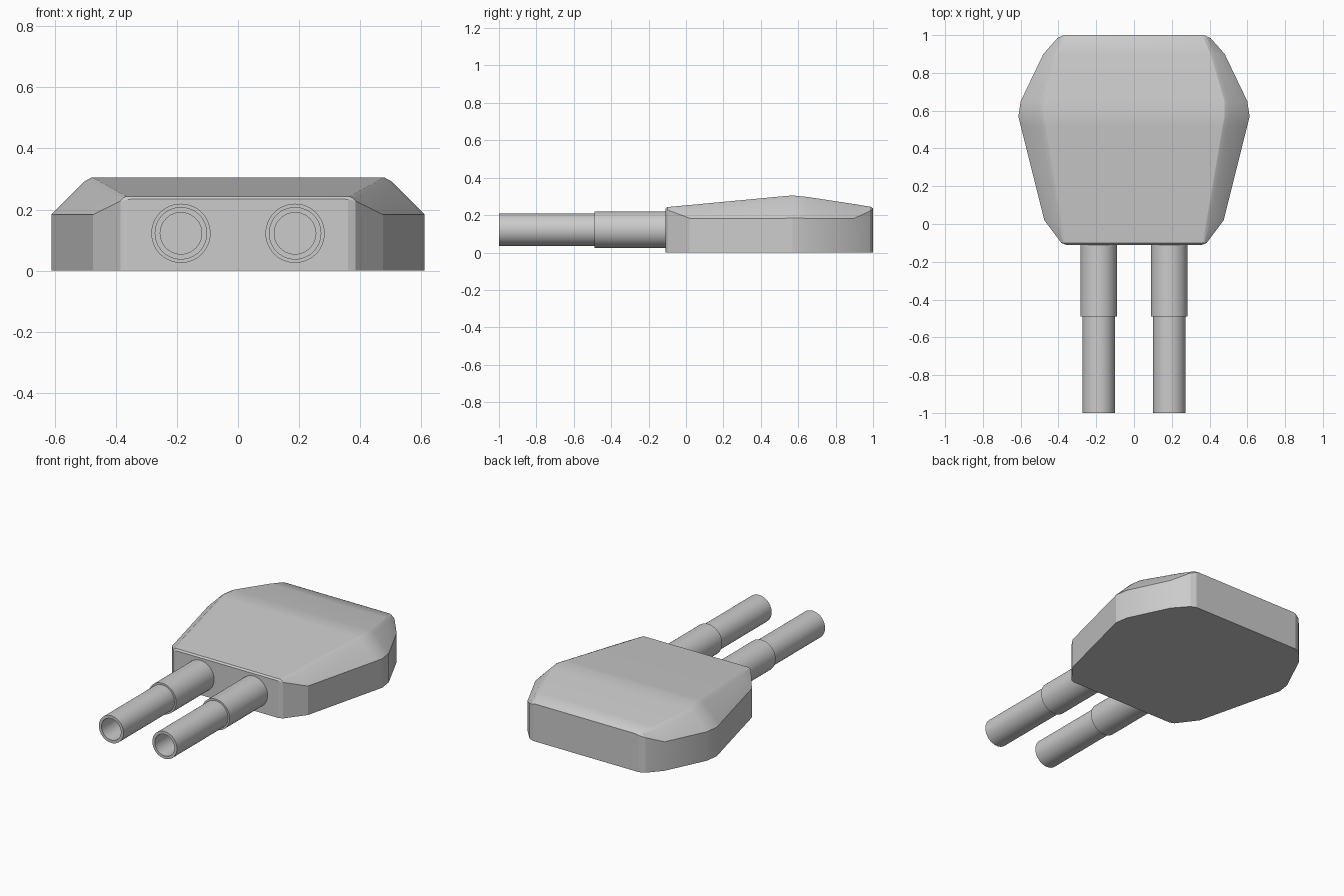
import bpy, bmesh, math

if "Cube" in bpy.data.objects:
    bpy.data.objects.remove(bpy.data.objects["Cube"])


def make_object(name, bm, smooth_angle):
    bmesh.ops.recalc_face_normals(bm, faces=bm.faces)
    mesh = bpy.data.meshes.new(name)
    bm.to_mesh(mesh)
    bm.free()
    ob = bpy.data.objects.new(name, mesh)
    bpy.context.collection.objects.link(ob)
    bpy.ops.object.select_all(action='DESELECT')
    ob.select_set(True)
    bpy.context.view_layer.objects.active = ob
    bpy.ops.object.shade_smooth_by_angle(angle=math.radians(smooth_angle))
    return ob


# Turret shell: lofted half sections
# y, roof edge x/z, shoulder x/z, wall x/top z
stations = [
    (-0.11, 0.350, 0.234, 0.355, 0.233, 0.360, 0.232),
    (-0.10, 0.365, 0.243, 0.373, 0.240, 0.385, 0.228),
    (0.02, 0.385, 0.254, 0.405, 0.246, 0.475, 0.183),
    (0.52, 0.470, 0.301, 0.495, 0.288, 0.600, 0.183),
    (0.57, 0.480, 0.305, 0.505, 0.291, 0.612, 0.184),
    (0.65, 0.480, 0.297, 0.500, 0.286, 0.600, 0.183),
    (0.90, 0.405, 0.259, 0.425, 0.248, 0.480, 0.183),
    (0.985, 0.370, 0.245, 0.385, 0.240, 0.405, 0.222),
    (1.00, 0.350, 0.237, 0.360, 0.235, 0.370, 0.232),
]


def build_turret():
    bm = bmesh.new()
    rings = []
    for y, xa, za, xb, zb, xo, zo in stations:
        half = [(xo, 0.0), (xo, zo), (xb, zb), (xa, za)]
        loop = half + [(-x, z) for x, z in reversed(half)]
        rings.append([bm.verts.new((x, y, z)) for x, z in loop])
    n = len(rings[0])
    for a, b in zip(rings, rings[1:]):
        for i in range(n):
            j = (i + 1) % n
            bm.faces.new((a[i], a[j], b[j], b[i]))
    bm.faces.new(rings[0])
    bm.faces.new(rings[-1])
    return make_object("turret_shell", bm, 20)


def lathe_y(name, profile, cx, cz, sides=48):
    # Revolve a (radius, y) profile around a forward axis
    bm = bmesh.new()
    rings = [[bm.verts.new((cx + r * math.cos(math.tau * i / sides), y,
                            cz + r * math.sin(math.tau * i / sides)))
              for i in range(sides)] for r, y in profile]
    for a, b in zip(rings, rings[1:]):
        for i in range(sides):
            j = (i + 1) % sides
            bm.faces.new((a[i], a[j], b[j], b[i]))
    bm.faces.new(rings[0])
    bm.faces.new(rings[-1])
    return make_object(name, bm, 30)


build_turret()

# Twin guns: stepped sleeve and hollow barrel
for side, sx in (("left", -1), ("right", 1)):
    x, z = sx * 0.187, 0.122
    lathe_y(side + "_sleeve", [(0.097, -0.09), (0.097, -0.49)], x, z)
    lathe_y(side + "_barrel", [(0.086, -0.47), (0.086, -1.0),
                               (0.068, -1.0), (0.068, -0.5)], x, z)
